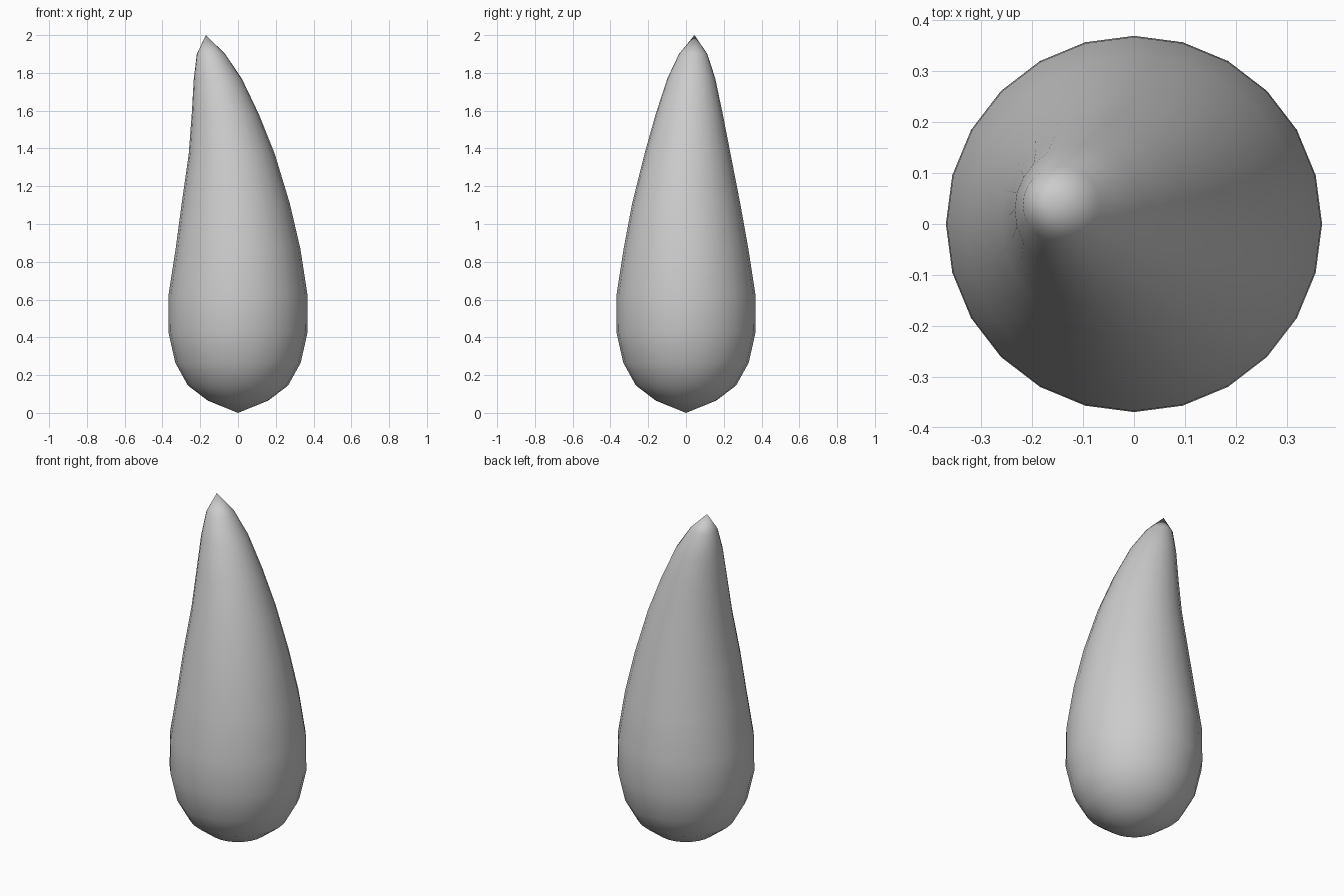
import bpy, bmesh
from math import cos, sin, tau

if "Cube" in bpy.data.objects:
    bpy.data.objects.remove(bpy.data.objects["Cube"])

SIDES = 24
# Ring profile of the bent drop: height, radius, centre x, centre y
rings = [
    (0.065, 0.160, 0.000, 0.000), (0.145, 0.265, 0.000, 0.000),
    (0.265, 0.332, 0.000, 0.000), (0.430, 0.369, 0.000, 0.000),
    (0.630, 0.367, 0.000, 0.000), (0.870, 0.330, 0.000, 0.000),
    (1.110, 0.286, -0.012, 0.001), (1.370, 0.228, -0.033, 0.008),
    (1.580, 0.178, -0.067, 0.017), (1.770, 0.127, -0.107, 0.028),
    (1.900, 0.075, -0.143, 0.038),
]

bm = bmesh.new()
loops = [[bm.verts.new((cx + r * cos(tau * i / SIDES), cy + r * sin(tau * i / SIDES), z))
          for i in range(SIDES)] for z, r, cx, cy in rings]
bottom = bm.verts.new((0, 0, 0))
tip = bm.verts.new((-0.17, 0.045, 2.0))

# Side bands, then the fans at both ends
for i in range(SIDES):
    j = (i + 1) % SIDES
    for a, b in zip(loops, loops[1:]):
        bm.faces.new((a[i], a[j], b[j], b[i]))
    bm.faces.new((bottom, loops[0][j], loops[0][i]))
    bm.faces.new((loops[-1][i], loops[-1][j], tip))
bmesh.ops.recalc_face_normals(bm, faces=bm.faces)
for f in bm.faces:
    f.smooth = True

mesh = bpy.data.meshes.new("flame_drop")
bm.to_mesh(mesh)
bm.free()
bpy.context.collection.objects.link(bpy.data.objects.new("flame_drop", mesh))
